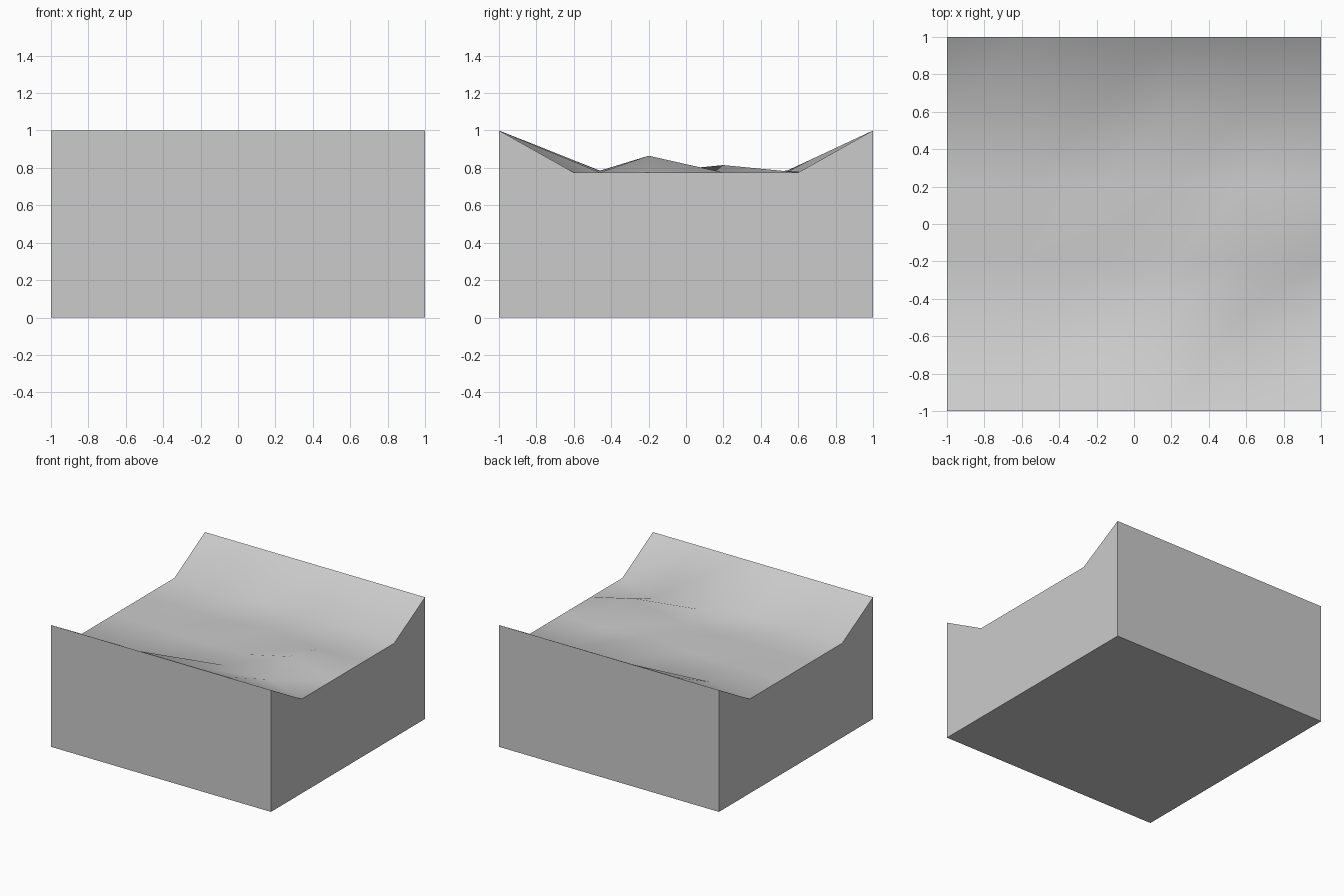
import bpy, bmesh, math

if "Cube" in bpy.data.objects:
    bpy.data.objects.remove(bpy.data.objects["Cube"])

N = 5                       # cells per side
FLOOR = 0.775               # trough height
steps = [-1 + 2 * i / N for i in range(N + 1)]

# Wandering foot of each bank, small bumps on the trough floor
front_foot = [-0.6, -0.6, -0.63, -0.46, -0.46, -0.6]
back_foot = [0.6, 0.54, 0.615, 0.6, 0.61, 0.6]
bumps = {(4, 2): 0.865, (3, 3): 0.815, (3, 1): 0.785,
         (1, 4): 0.785, (2, 4): 0.785}

bm = bmesh.new()

# Top surface: high front and back edges, low trough between
top = []
for i, x in enumerate(steps):
    rows = [-1, front_foot[i], -0.2, 0.2, back_foot[i], 1]
    top.append([bm.verts.new((x, y, 1.0 if j in (0, N) else bumps.get((i, j), FLOOR)))
                for j, y in enumerate(rows)])

for i in range(N):
    for j in range(N):
        a, b = top[i][j], top[i + 1][j]
        c, d = top[i + 1][j + 1], top[i][j + 1]
        for tri in ((a, b, c), (a, c, d)):
            bm.faces.new(tri).smooth = True

# Walls and base
rim = ([top[i][0] for i in range(N)] + [top[N][j] for j in range(N)]
       + [top[i][N] for i in range(N, 0, -1)] + [top[0][j] for j in range(N, 0, -1)])
base = [bm.verts.new((v.co.x, v.co.y, 0)) for v in rim]
for k in range(len(rim)):
    n = (k + 1) % len(rim)
    bm.faces.new((base[k], base[n], rim[n], rim[k]))
bm.faces.new(base[::-1])
bmesh.ops.recalc_face_normals(bm, faces=bm.faces)

mesh = bpy.data.meshes.new("trough_block")
bm.to_mesh(mesh)
bm.free()
block = bpy.data.objects.new("trough_block", mesh)
bpy.context.collection.objects.link(block)
bpy.context.view_layer.objects.active = block
block.select_set(True)
bpy.ops.object.shade_smooth_by_angle(angle=math.radians(45))
